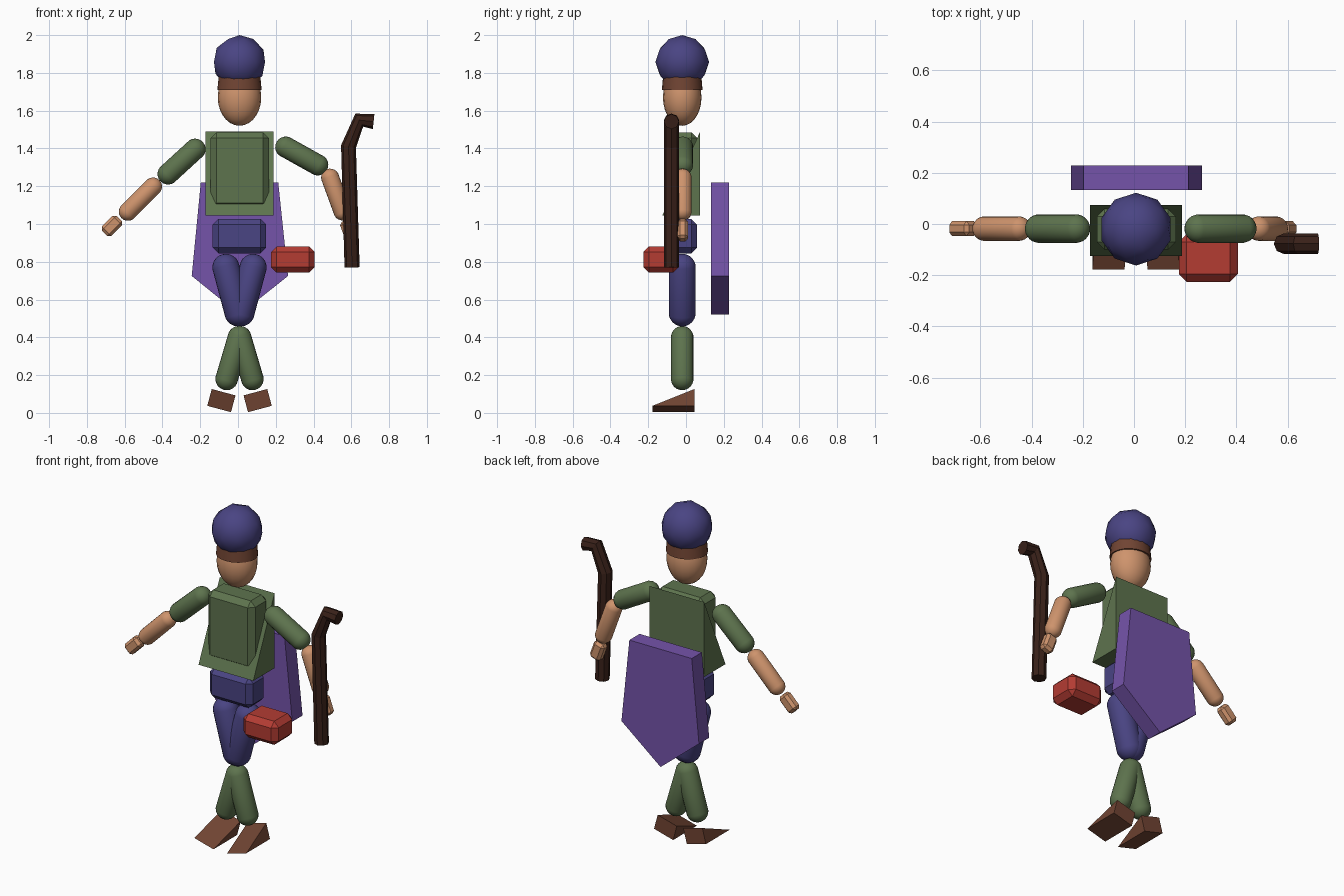
import bpy, bmesh, math
from mathutils import Vector, Matrix

if "Cube" in bpy.data.objects:
    bpy.data.objects.remove(bpy.data.objects["Cube"])

CX, CY = 0.008, -0.02      # body axis


def mat(name, r, g, b):
    m = bpy.data.materials.new(name)
    m.diffuse_color = [(c / 255) ** 2.2 for c in (r, g, b)] + [1]
    m.use_nodes = True
    m.node_tree.nodes["Principled BSDF"].inputs["Base Color"].default_value = m.diffuse_color
    return m


SKIN = mat("skin", 205, 146, 108)
GREEN = mat("green", 94, 115, 79)
BLUE = mat("blue", 75, 70, 130)
PURPLE = mat("purple", 116, 84, 168)
BROWN = mat("brown", 112, 70, 54)
DARK = mat("dark_wood", 60, 38, 31)
RED = mat("red", 178, 62, 54)


def finish(name, bm, material, smooth=False, matrix=None):
    if matrix:
        bm.transform(matrix)
    bmesh.ops.recalc_face_normals(bm, faces=bm.faces)
    for f in bm.faces:
        f.smooth = smooth
    me = bpy.data.meshes.new(name)
    bm.to_mesh(me)
    bm.free()
    me.materials.append(material)
    ob = bpy.data.objects.new(name, me)
    bpy.context.collection.objects.link(ob)
    return ob


def along(a, b):
    """Matrix placing local z along a->b, centred between them."""
    a, b = Vector(a), Vector(b)
    ang = math.atan2(b.x - a.x, b.z - a.z)
    return Matrix.Translation((a + b) / 2) @ Matrix.Rotation(ang, 4, 'Y')


def capsule(name, a, b, r, material):
    bm = bmesh.new()
    bmesh.ops.create_uvsphere(bm, u_segments=20, v_segments=11, radius=r)
    half = (Vector(b) - Vector(a)).length / 2
    for v in bm.verts:
        v.co.z += math.copysign(half, v.co.z)
    return finish(name, bm, material, True, along(a, b))


def box(name, size, bevel, material, matrix):
    bm = bmesh.new()
    bmesh.ops.create_cube(bm, size=1, matrix=Matrix.Diagonal((*size, 1)))
    bmesh.ops.bevel(bm, geom=bm.edges[:], offset=bevel, segments=1,
                    affect='EDGES', profile=0.5)
    return finish(name, bm, material, False, matrix)


def box_range(name, x, y, z, bevel, material):
    size = [q[1] - q[0] for q in (x, y, z)]
    mid = [(q[1] + q[0]) / 2 for q in (x, y, z)]
    return box(name, size, bevel, material, Matrix.Translation(mid))


def prism(name, pts, vec, material, matrix=None):
    """Extrude a planar outline along vec."""
    bm = bmesh.new()
    face = bm.faces.new([bm.verts.new(p) for p in pts])
    ext = bmesh.ops.extrude_face_region(bm, geom=[face])["geom"]
    bmesh.ops.translate(bm, vec=vec,
                        verts=[g for g in ext if isinstance(g, bmesh.types.BMVert)])
    # the source face closes the near end
    if face not in bm.faces[:]:
        bm.faces.new([v for v in bm.verts][:len(pts)])
    return finish(name, bm, material, False, matrix)


def wedge(name, w, y0, y1, z0, z1, material, matrix):
    """Ramp rising from front (y0) to back (y1)."""
    pts = [(-w / 2, y0, z0), (-w / 2, y1, z0), (-w / 2, y1, z1)]
    return prism(name, pts, (w, 0, 0), material, matrix)


# Head
bm = bmesh.new()
bmesh.ops.create_uvsphere(bm, u_segments=20, v_segments=14, radius=1)
finish("head", bm, SKIN, True, Matrix.Translation((CX, CY, 1.67))
       @ Matrix.Diagonal((0.115, 0.102, 0.15, 1)))

# Hat band and faceted cap
bm = bmesh.new()
bmesh.ops.create_cone(bm, cap_ends=True, segments=20, radius1=0.117, radius2=0.11, depth=0.075)
band = finish("hat_band", bm, BROWN, False, Matrix.Translation((CX, CY, 1.748))
              @ Matrix.Diagonal((1, 0.92, 1, 1)))
bm = bmesh.new()
bmesh.ops.create_icosphere(bm, subdivisions=2, radius=0.142)
cap = finish("hat", bm, BLUE, False, Matrix.Translation((CX, CY, 1.858)))
for ob in (band, cap):
    bpy.ops.object.select_all(action='DESELECT')
    ob.select_set(True)
    bpy.context.view_layer.objects.active = ob
    bpy.ops.object.shade_smooth_by_angle(angle=math.radians(40))

# Torso: wedge jacket with chest block, hips
wedge("jacket", 0.36, -0.125, 0.075, 1.045, 1.49, GREEN, Matrix.Translation((CX, 0, 0)))
box_range("chest", (-0.145, 0.163), (-0.10, 0.06), (1.08, 1.485), 0.03, GREEN)
box_range("hips", (-0.134, 0.149), (-0.10, 0.058), (0.845, 1.027), 0.03, BLUE)

# Legs and wedge shoes
for s, side in ((-1, "left"), (1, "right")):
    def at(x, z):
        return (CX + s * x, CY, z)
    capsule(side + "_thigh", at(0.072, 0.77), at(0.008, 0.53), 0.072, BLUE)
    capsule(side + "_shin", at(0.003, 0.40), at(0.068, 0.18), 0.06, GREEN)
    wedge(side + "_shoe", 0.13, -0.178, 0.045, -0.046, 0.046, BROWN,
          Matrix.Translation((CX + s * 0.096, 0, 0.065)) @ Matrix.Rotation(-s * math.radians(15), 4, 'Y'))

# Arms: shoulder, elbow, forearm ends and hand centre as (x, z)
ARMS = {
    "left": ((-0.227, 1.396), (-0.37, 1.265), (-0.45, 1.198), (-0.583, 1.065), (-0.668, 0.99)),
    "right": ((0.253, 1.407), (0.422, 1.313), (0.488, 1.245), (0.553, 1.067), (0.587, 0.967)),
}
for side, pts in ARMS.items():
    p = [Vector((x, CY + 0.002, z)) for x, z in pts]
    capsule(side + "_upper_arm", p[0], p[1], 0.056, GREEN)
    capsule(side + "_forearm", p[2], p[3], 0.048, SKIN)
    d = (p[3] - p[2]).normalized() * 0.055
    box(side + "_hand", (0.07, 0.058, 0.11), 0.015, SKIN, along(p[4] - d, p[4] + d))

# Walking stick with bent grip
cu = bpy.data.curves.new("stick_path", 'CURVE')
cu.dimensions = '3D'
cu.bevel_depth = 0.04
cu.bevel_resolution = 2
cu.use_fill_caps = True
sp = cu.splines.new('POLY')
path = [(0.604, 0.77), (0.585, 1.41), (0.642, 1.55), (0.718, 1.542)]
sp.points.add(len(path) - 1)
for pt, (x, z) in zip(sp.points, path):
    pt.co = (x, -0.077, z, 1)
tmp = bpy.data.objects.new("stick_path", cu)
bpy.context.collection.objects.link(tmp)
bpy.context.view_layer.update()
bm = bmesh.new()
bm.from_mesh(tmp.to_mesh())
bpy.data.objects.remove(tmp)
bmesh.ops.remove_doubles(bm, verts=bm.verts[:], dist=0.0005)
finish("walking_stick", bm, DARK)

# Pouch and cape
box_range("pouch", (0.175, 0.405), (-0.226, -0.04), (0.742, 0.882), 0.03, RED)
prism("cape", [(-0.197, 0.132, 1.22), (0.213, 0.132, 1.22), (0.265, 0.132, 0.725),
               (CX, 0.132, 0.52), (-0.245, 0.132, 0.725)], (0, 0.096, 0), PURPLE)
